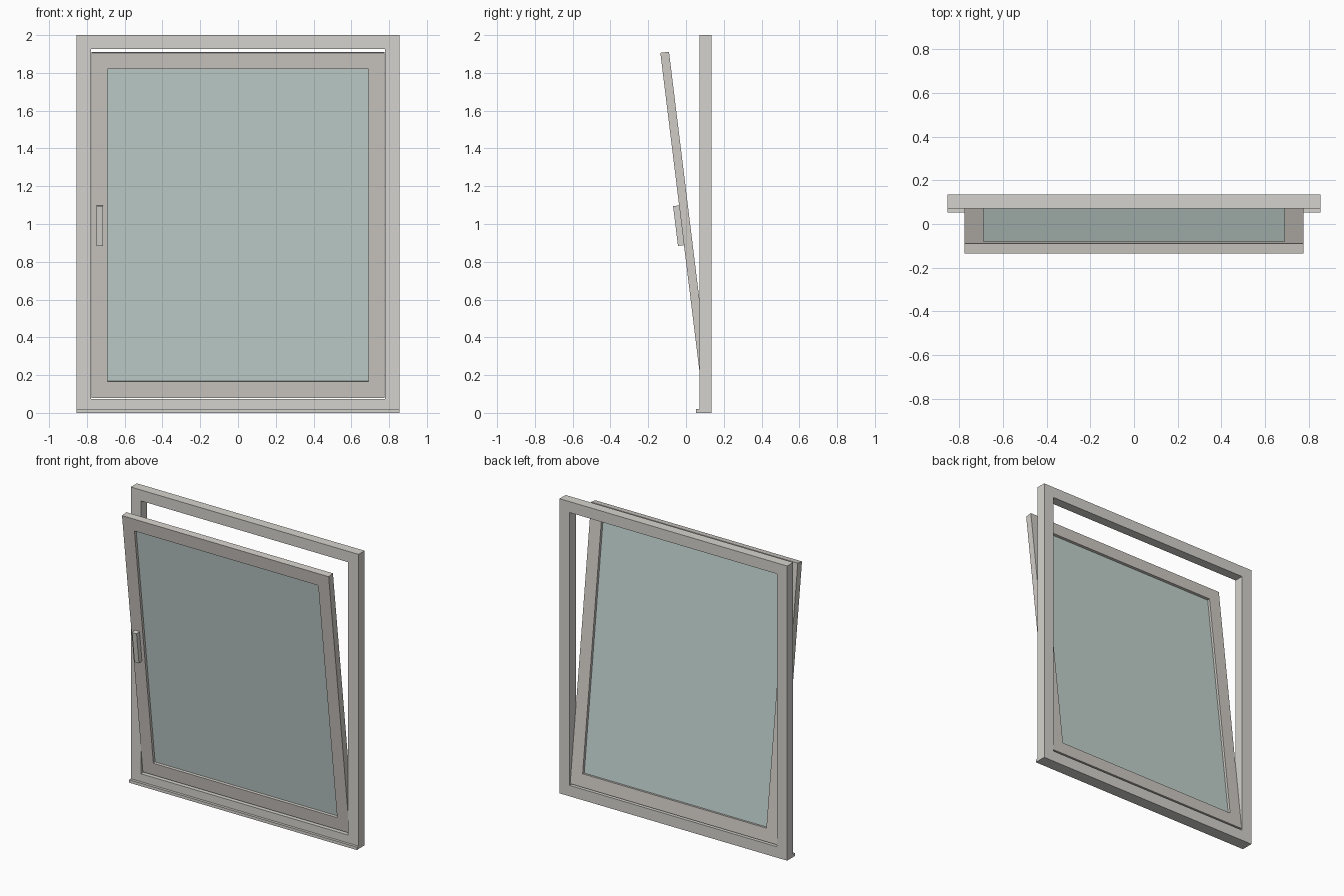
import bpy
from math import radians, sin, cos
from mathutils import Matrix

if "Cube" in bpy.data.objects:
    bpy.data.objects.remove(bpy.data.objects["Cube"])


def box(name, x, y, z, matrix=None, mat=None):
    """Box between the given x, y and z ranges, optionally moved by a matrix."""
    bpy.ops.mesh.primitive_cube_add(size=1)
    ob = bpy.context.object
    ob.name = name
    size = [r[1] - r[0] for r in (x, y, z)]
    mid = [(r[0] + r[1]) / 2 for r in (x, y, z)]
    ob.data.transform(Matrix.Translation(mid) @ Matrix.Diagonal((*size, 1)))
    if matrix:
        ob.matrix_world = matrix
    if mat:
        ob.data.materials.append(mat)
    return ob


def frame(name, half, inner, y, z, rail, mat, matrix=None):
    """Two full-height stiles with two rails butted between them."""
    box(name + "_left_stile", (-half, -inner), y, z, matrix, mat)
    box(name + "_right_stile", (inner, half), y, z, matrix, mat)
    box(name + "_bottom_rail", (-inner, inner), y, (z[0], z[0] + rail), matrix, mat)
    box(name + "_top_rail", (-inner, inner), y, (z[1] - rail, z[1]), matrix, mat)


def material(name, color):
    m = bpy.data.materials.new(name)
    m.diffuse_color = color
    m.use_nodes = True
    m.node_tree.nodes["Principled BSDF"].inputs["Base Color"].default_value = m.diffuse_color
    return m


paint = material("warm_grey_paint", (0.66, 0.65, 0.61, 1))
sash_paint = material("sash_paint", (0.63, 0.60, 0.56, 1))
glass = material("tinted_glass", (0.55, 0.66, 0.63, 1))

# Fixed outer frame with its sill lip
frame("outer_frame", 0.855, 0.778, (0.071, 0.136), (0, 2), 0.074, paint)
box("sill_lip", (-0.855, 0.855), (0.053, 0.071), (0, 0.02), mat=paint)

# Tilted sash: local origin is its front bottom edge, leaning towards -y
L, T = 1.84, 0.046
tilt = Matrix.Translation((0, 0.0885, 0.08)) @ Matrix.Rotation(radians(7), 4, 'X')
frame("sash", 0.776, 0.69, (0, T), (0, L), 0.087, sash_paint, tilt)
box("glass_pane", (-0.69, 0.69), (0.018, 0.028), (0.087, L - 0.087), tilt, glass)

# Handle on the left stile
box("handle", (-0.748, -0.714), (-0.032, 0), (0.814, 1.026), tilt, paint)
